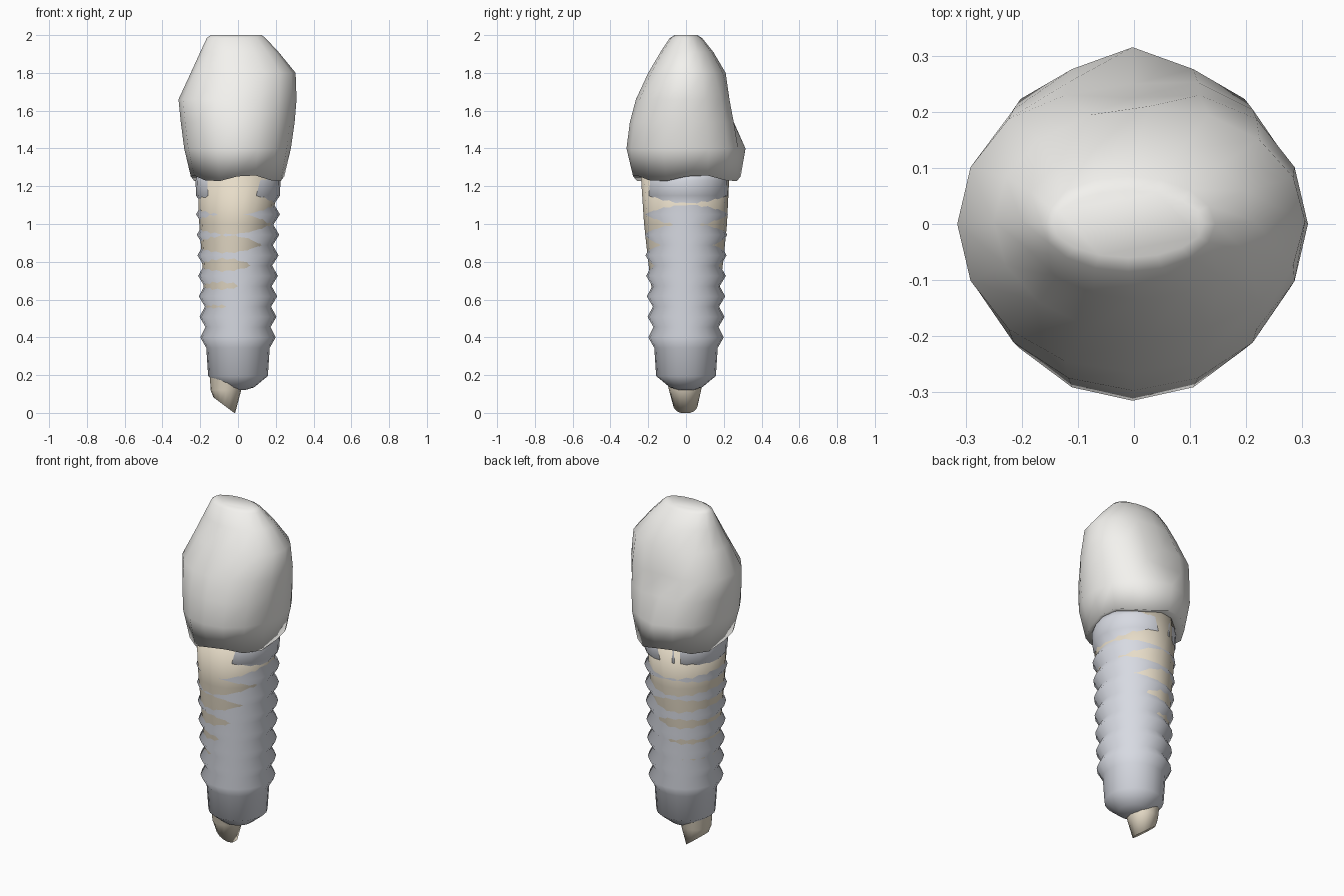
import bpy, bmesh, math

if "Cube" in bpy.data.objects:
    bpy.data.objects.remove(bpy.data.objects["Cube"])


def material(name, rgb):
    m = bpy.data.materials.new(name)
    m.diffuse_color = (*rgb, 1)
    m.use_nodes = True
    m.node_tree.nodes["Principled BSDF"].inputs["Base Color"].default_value = m.diffuse_color
    return m


def loft(name, rings, sides, mat, tweak=None):
    """Rings are (z, xmin, xmax, ymin, ymax); tweak may move each point."""
    bm = bmesh.new()
    loops = []
    for k, (z, x0, x1, y0, y1) in enumerate(rings):
        loop = []
        for i in range(sides):
            a = 2 * math.pi * i / sides
            c, s = math.cos(a), math.sin(a)
            cx, cy = (x0 + x1) / 2, (y0 + y1) / 2
            p = [cx + c * (x1 - x0) / 2, cy + s * (y1 - y0) / 2, z]
            if tweak:
                p = tweak(k, i, p)
            loop.append(bm.verts.new(p))
        loops.append(loop)
    for a, b in zip(loops, loops[1:]):
        for i in range(sides):
            j = (i + 1) % sides
            bm.faces.new((a[i], a[j], b[j], b[i]))
    bm.faces.new(loops[0][::-1])
    bm.faces.new(loops[-1])
    bmesh.ops.recalc_face_normals(bm, faces=bm.faces)
    for f in bm.faces:
        f.smooth = True
    me = bpy.data.meshes.new(name)
    bm.to_mesh(me)
    bm.free()
    ob = bpy.data.objects.new(name, me)
    me.materials.append(mat)
    bpy.context.collection.objects.link(ob)
    return ob


enamel = material("enamel", (0.9, 0.89, 0.86))
dentine = material("dentine", (0.8, 0.72, 0.58))
metal = material("metal", (0.68, 0.7, 0.76))


# Crown: rounded body, wavy gum line, hollowed back face
def crown_shape(k, i, p):
    if k in (0, 1):
        p[2] += 0.018 * math.sin(4 * 2 * math.pi * i / 16 + 0.6) * (1 if k else 0.5)
    if k in (3, 4) and i in (3, 4, 5):
        p[1] -= 0.04 if i == 4 else 0.015
    if k == 2 and i in (3, 5):
        p[1] -= 0.015
    return p


loft("crown", [
    (1.265, -0.19, 0.19, -0.20, 0.20),
    (1.242, -0.25, 0.245, -0.28, 0.29),
    (1.40, -0.285, 0.28, -0.315, 0.315),
    (1.54, -0.303, 0.30, -0.297, 0.29),
    (1.66, -0.315, 0.31, -0.265, 0.265),
    (1.80, -0.25, 0.305, -0.20, 0.21),
    (1.91, -0.20, 0.215, -0.135, 0.145),
    (1.985, -0.165, 0.145, -0.085, 0.085),
    (2.00, -0.145, 0.125, -0.06, 0.06),
], 16, enamel, crown_shape)

# Root: oval taper that hooks sideways at the slanted tip


def root_tip(k, i, p):
    if k == 0:
        p[2] += max(0, -0.02 - p[0]) * 0.75
    return p


loft("root", [
    (0.00, -0.13, -0.015, -0.068, 0.062),
    (0.12, -0.145, 0.017, -0.09, 0.08),
    (0.30, -0.155, 0.08, -0.125, 0.12),
    (0.55, -0.175, 0.115, -0.168, 0.163),
    (0.80, -0.19, 0.155, -0.20, 0.197),
    (1.00, -0.205, 0.185, -0.222, 0.217),
    (1.27, -0.215, 0.21, -0.24, 0.23),
], 16, dentine, root_tip)

# Implant screw: blunt tip, seven ring threads and a plain collar
profile = [(0.12, 0.035), (0.135, 0.085), (0.195, 0.158), (0.345, 0.168)]
for n in range(7):
    t = n / 6
    z = 0.40 + 0.1085 * n
    profile.append((z, 0.20 + 0.022 * t))
    profile.append((z + 0.054, 0.172 + 0.018 * t))
profile += [(1.15, 0.222), (1.23, 0.225), (1.275, 0.21)]
loft("implant_screw", [(z, -r, r, -r, r) for z, r in profile], 20, metal)
